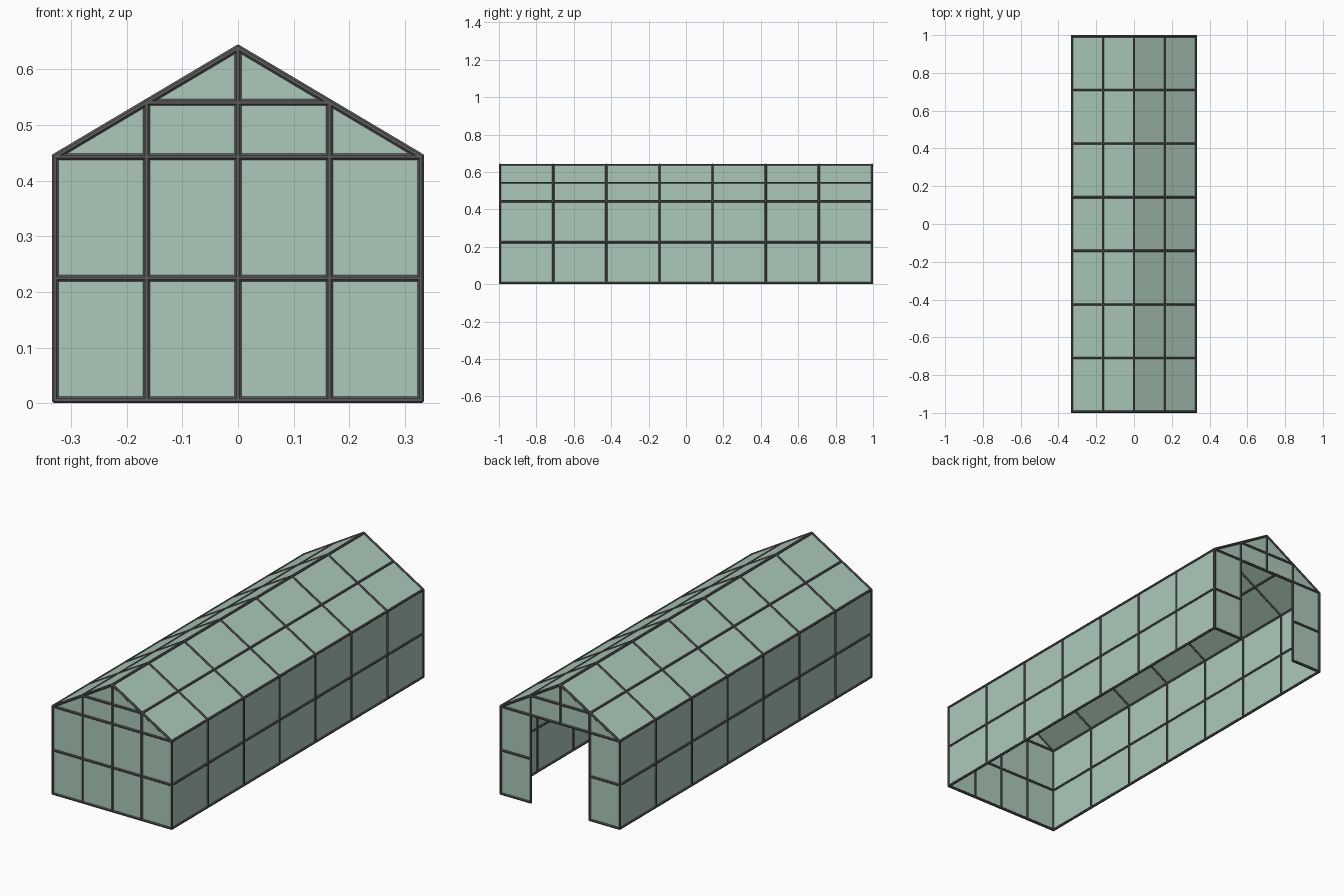
import bpy, bmesh, math
from mathutils import Vector, Matrix

if "Cube" in bpy.data.objects:
    bpy.data.objects.remove(bpy.data.objects["Cube"])

R = 0.006                      # bar half thickness
W, L = 0.3285, 0.994           # half width / half length to bar centres
Z0, Z1, Z2, Z3, Z4 = 0.006, 0.2245, 0.443, 0.5405, 0.638
H = W / 2
BAYS = 7
YS = [-L + 2 * L * i / BAYS for i in range(BAYS + 1)]


def material(name, color):
    m = bpy.data.materials.new(name)
    m.diffuse_color = color
    m.use_nodes = True
    m.node_tree.nodes["Principled BSDF"].inputs["Base Color"].default_value = m.diffuse_color
    return m


FRAME = material("frame_grey", (0.11, 0.11, 0.11, 1))
GLASS = material("glass_green", (0.41, 0.59, 0.49, 1))


def finish(bm, name, mat):
    me = bpy.data.meshes.new(name)
    bm.to_mesh(me)
    bm.free()
    me.materials.append(mat)
    ob = bpy.data.objects.new(name, me)
    bpy.context.collection.objects.link(ob)
    return ob


def bars(name, segments):
    """Eight-sided bars between pairs of points."""
    bm = bmesh.new()
    for a, b in segments:
        a, b = Vector(a), Vector(b)
        d = b - a
        mat = (Matrix.Translation((a + b) / 2) @ d.to_track_quat('Z', 'Y').to_matrix().to_4x4()
               @ Matrix.Rotation(math.pi / 8, 4, 'Z'))
        r = R / math.cos(math.pi / 8)
        bmesh.ops.create_cone(bm, cap_ends=True, segments=8, radius1=r, radius2=r,
                              depth=d.length + R * 0.8, matrix=mat)
    return finish(bm, name, FRAME)


def panes(name, polys):
    """Thin glass sheets, one per polygon."""
    bm = bmesh.new()
    for p in polys:
        bm.faces.new([bm.verts.new(v) for v in p])
    ob = finish(bm, name, GLASS)
    mod = ob.modifiers.new("thickness", 'SOLIDIFY')
    mod.thickness = 0.002
    mod.offset = 0
    return ob


def strip(x0, z0, x1, z1):
    """Row of panes running the length of the house."""
    return [[(x0, a, z0), (x0, b, z0), (x1, b, z1), (x1, a, z1)] for a, b in zip(YS, YS[1:])]


# Side walls and roof slopes
for side, s in (("left", -1), ("right", 1)):
    wall = [((s * W, -L, z), (s * W, L, z)) for z in (Z0, Z1, Z2)]
    wall += [((s * W, y, Z0), (s * W, y, Z2)) for y in YS]
    bars(side + "_wall_frame", wall)
    panes(side + "_wall_glass", strip(s * W, Z0, s * W, Z1) + strip(s * W, Z1, s * W, Z2))

    roof = [((s * H, -L, Z3), (s * H, L, Z3))]
    roof += [((s * W, y, Z2), (0, y, Z4)) for y in YS]
    bars(side + "_roof_frame", roof)
    panes(side + "_roof_glass", strip(s * W, Z2, s * H, Z3) + strip(s * H, Z3, 0, Z4))

bars("ridge_beam", [((0, -L, Z4), (0, L, Z4))])

# End walls: the front is fully glazed, the back has a doorway in the middle
for end, y in (("front", -L), ("back", L)):
    door = end == "back"
    frame = [((-W, y, Z2), (W, y, Z2)), ((-H, y, Z3), (H, y, Z3)),
             ((0, y, Z2 if door else Z0), (0, y, Z4))]
    glass = []
    for s in (-1, 1):
        frame.append(((s * H, y, Z0), (s * H, y, Z3)))
        inner = H if door else 0
        frame += [((s * inner, y, z), (s * W, y, z)) for z in (Z0, Z1)]
        # wall panes
        for xa, xb in ((H, W),) if door else ((0, H), (H, W)):
            for za, zb in ((Z0, Z1), (Z1, Z2)):
                glass.append([(s * xa, y, za), (s * xb, y, za), (s * xb, y, zb), (s * xa, y, zb)])
        # gable panes
        glass.append([(0, y, Z2), (s * H, y, Z2), (s * H, y, Z3), (0, y, Z3)])
        glass.append([(s * H, y, Z2), (s * W, y, Z2), (s * H, y, Z3)])
        glass.append([(0, y, Z3), (s * H, y, Z3), (0, y, Z4)])
    bars(end + "_end_frame", frame)
    panes(end + "_end_glass", glass)
